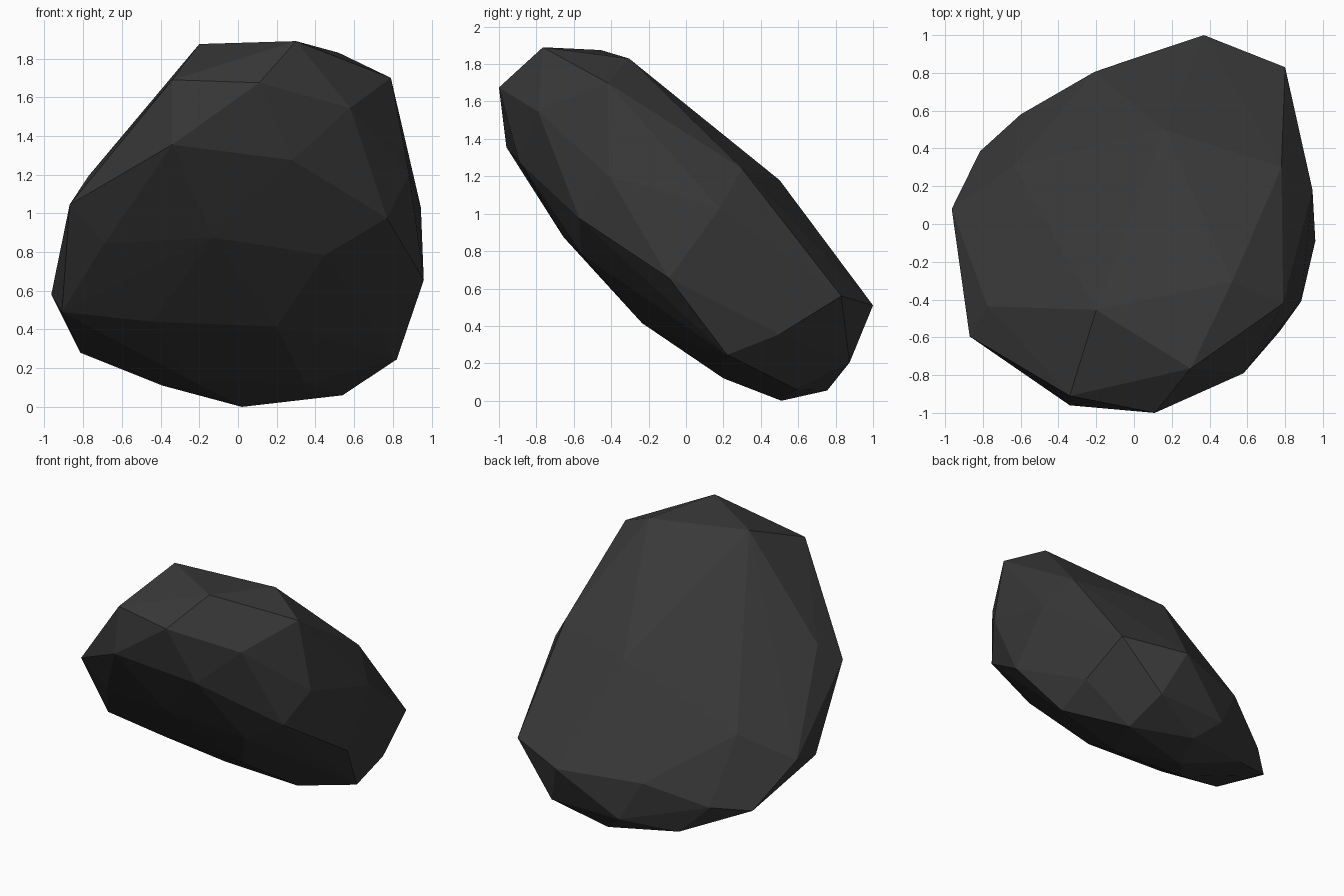
import bpy
import bmesh

old_cube = bpy.data.objects.get("Cube")
if old_cube:
    bpy.data.objects.remove(old_cube, do_unlink=True)


def make_material(name, colour):
    material = bpy.data.materials.new(name)
    material.use_nodes = True
    material.diffuse_color = colour
    shader = material.node_tree.nodes["Principled BSDF"]
    shader.inputs["Base Color"].default_value = colour
    shader.inputs["Roughness"].default_value = 0.9
    return material


def chiselled_solid(name, corner_groups, material):
    """Wrap the corner groups in one faceted, flat shaded convex skin."""
    bm = bmesh.new()
    for group in corner_groups:
        for corner in group:
            bm.verts.new(corner)

    # Skin the corners, then drop any that ended up buried inside
    hull = bmesh.ops.convex_hull(bm, input=bm.verts[:])
    buried = {item for key in ("geom_interior", "geom_unused")
              for item in hull[key] if isinstance(item, bmesh.types.BMVert)}
    bmesh.ops.delete(bm, geom=list(buried), context='VERTS')
    bmesh.ops.recalc_face_normals(bm, faces=bm.faces[:])

    mesh = bpy.data.meshes.new(name)
    bm.to_mesh(mesh)
    bm.free()
    mesh.materials.append(material)
    for polygon in mesh.polygons:
        polygon.use_smooth = False
    rock = bpy.data.objects.new(name, mesh)
    bpy.context.scene.collection.objects.link(rock)
    return rock


# Broad sloping upper face of the leaning boulder
upper_face = [
    (-.2, -.455, 1.875), (.3, -.765, 1.89), (.52, -.305, 1.83),
    (.79, -.42, 1.7), (.78, .3, 1.24), (.16, .5, 1.18),
    (-.635, .31, .77), (-.775, -.435, 1.19),
]

# Raised front end
front_rim = [
    (-.34, -.91, 1.69), (.11, -1, 1.675), (.58, -.79, 1.545),
    (-.34, -.96, 1.355), (.28, -.89, 1.275),
]

# Both flanks
left_flank = [
    (.885, -.41, 1.2), (.945, .18, 1.03), (.96, -.09, .655),
    (.77, -.57, .975), (.82, .22, .245), (.84, .5, .355),
]
right_flank = [
    (-.87, -.595, 1.045), (-.965, .08, .58), (-.91, -.22, .49),
    (-.815, .385, .28), (-.69, -.55, .845),
]

# Low back end
back_rim = [
    (.8, .83, .56), (.37, 1, .51), (.49, .875, .205), (-.05, .86, .195),
    (-.21, .805, .48), (-.6, .58, .32), (.11, .755, .055),
]

# Shallow curved underside, resting on its lowest corner
underside = [
    (-.13, -.655, .875), (.45, -.56, .785), (-.44, -.235, .44),
    (.2, -.235, .415), (.35, .2, .12), (-.25, .2, .14),
    (.54, .59, .06), (.02, .51, 0), (-.39, .64, .11),
]

dark_stone = make_material("dark_stone", (.04, .04, .04, 1))
chiselled_solid(
    "boulder",
    [upper_face, front_rim, left_flank, right_flank, back_rim, underside],
    dark_stone,
)
